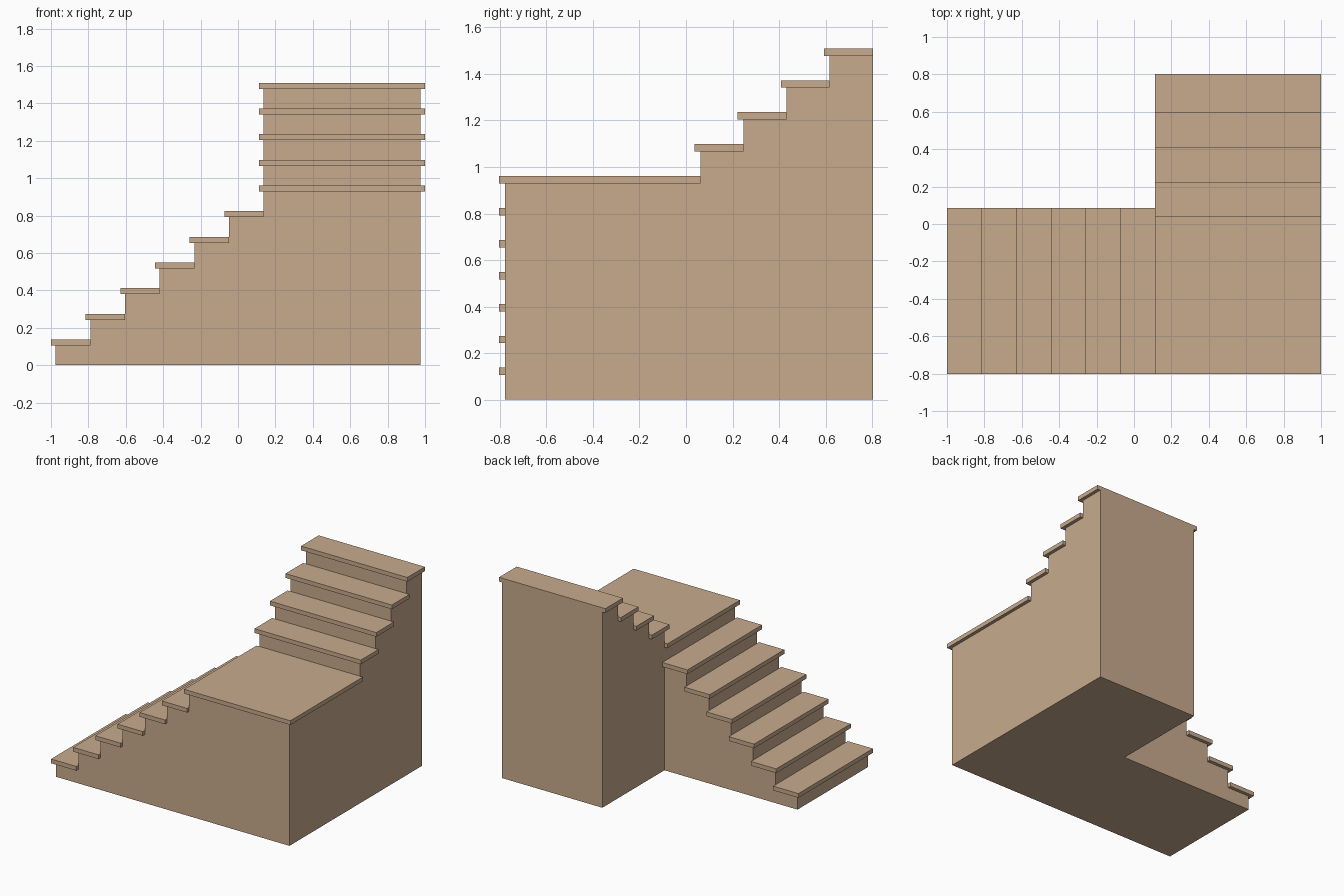
import bpy
import bmesh

if "Cube" in bpy.data.objects:
    bpy.data.objects.remove(bpy.data.objects["Cube"], do_unlink=True)

RISE, GOING = 1.51 / 11, 0.1853
THICK, NOSE = 0.032, 0.025
LOWER, UPPER = 6, 4                      # steps below and above the landing
LEFT, RIGHT = 1.0, -1.0
FRONT, BACK = -0.803, 0.803
RISER_X = RIGHT + NOSE                   # first riser of the lower flight
WALL_X = RISER_X + LOWER * GOING         # inner side of the upper flight
RISER_Y = BACK - UPPER * GOING           # first riser of the upper flight

wood = bpy.data.materials.new("light_wood")
wood.use_nodes = True
colour = (0.578, 0.407, 0.270, 1)
wood.diffuse_color = colour
wood.node_tree.nodes["Principled BSDF"].inputs["Base Color"].default_value = colour


def prism(name, points, offset):
    """Extrude a polygon along a vector into a closed solid."""
    bm = bmesh.new()
    face = bm.faces.new([bm.verts.new(p) for p in points])
    moved = bmesh.ops.extrude_face_region(bm, geom=[face], use_keep_orig=True)["geom"]
    bmesh.ops.translate(bm, vec=offset,
                        verts=[v for v in moved if isinstance(v, bmesh.types.BMVert)])
    bmesh.ops.recalc_face_normals(bm, faces=bm.faces)
    mesh = bpy.data.meshes.new(name)
    bm.to_mesh(mesh)
    bm.free()
    mesh.materials.append(wood)
    obj = bpy.data.objects.new(name, mesh)
    bpy.context.collection.objects.link(obj)
    return obj


def tread(name, x0, x1, y0, y1, level):
    z = level * RISE - THICK
    return prism(name, [(x0, y0, z), (x1, y0, z), (x1, y1, z), (x0, y1, z)], (0, 0, THICK))


def stepped(start, end, first, count):
    """Side profile of a flight, as (distance, height) pairs."""
    points = [(end, 0), (start, 0)]
    for i in range(count):
        z = (first + i) * RISE - THICK
        points += [(start + i * GOING, z), (start + (i + 1) * GOING, z)]
    return points


# Solid base: lower flight with landing, joined to the upper flight
side = LEFT - NOSE
front = FRONT + NOSE
landing_z = (LOWER + 1) * RISE - THICK
profile = stepped(RISER_X, side, 1, LOWER) + [(WALL_X, landing_z), (side, landing_z)]
base = prism("stair_base", [(x, front, z) for x, z in profile], (0, RISER_Y - front, 0))
profile = stepped(RISER_Y, BACK, LOWER + 2, UPPER)
upper = prism("upper_base", [(WALL_X, y, z) for y, z in profile], (side - WALL_X, 0, 0))

join = base.modifiers.new("join", "BOOLEAN")
join.operation = "UNION"
join.solver = "EXACT"
join.object = upper
bpy.context.view_layer.update()
joined = bpy.data.meshes.new_from_object(
    base.evaluated_get(bpy.context.evaluated_depsgraph_get()))
base.modifiers.clear()
base.data = joined
bpy.data.objects.remove(upper, do_unlink=True)

# Merge the leftover flat seams
bm = bmesh.new()
bm.from_mesh(joined)
bmesh.ops.dissolve_limit(bm, angle_limit=0.01, verts=bm.verts, edges=bm.edges)
bm.to_mesh(joined)
bm.free()

# Treads with a nosing over each riser
for i in range(LOWER):
    x = RISER_X + i * GOING
    tread(f"lower_tread_{i + 1}", x - NOSE, x + GOING, FRONT, RISER_Y + NOSE, i + 1)
tread("landing", WALL_X - NOSE, LEFT, FRONT, RISER_Y, LOWER + 1)
for i in range(UPPER):
    y = RISER_Y + i * GOING
    tread(f"upper_tread_{i + 1}", WALL_X - NOSE, LEFT, y - NOSE, y + GOING, LOWER + 2 + i)
